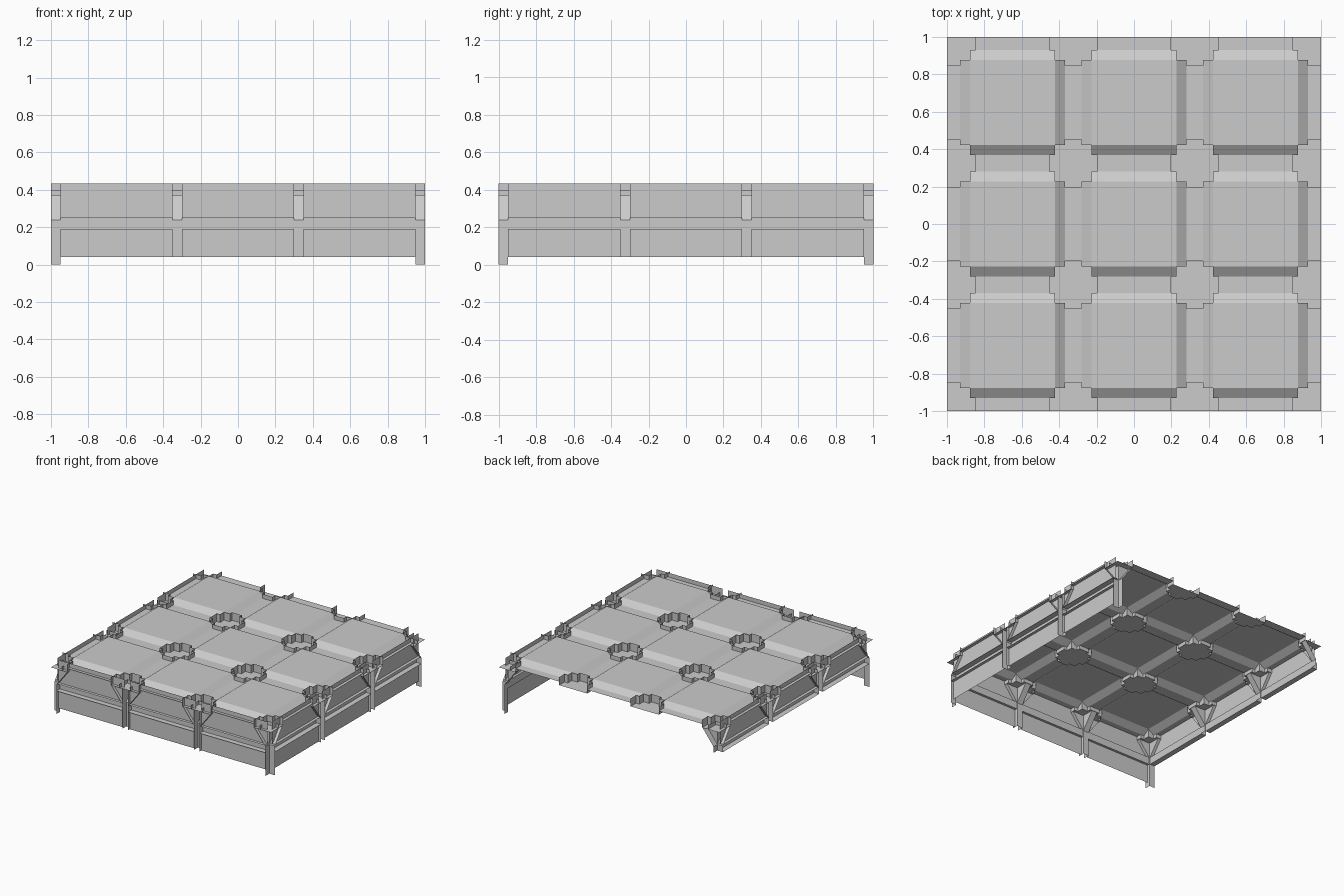
import bpy, bmesh
from mathutils import Vector, Matrix
from math import radians

cube = bpy.data.objects.get("Cube")
if cube:
    bpy.data.objects.remove(cube, do_unlink=True)

GREY = (0.6, 0.6, 0.6, 1)
mat = bpy.data.materials.new("plain grey")
mat.use_nodes = True
mat.diffuse_color = GREY
mat.node_tree.nodes["Principled BSDF"].inputs["Base Color"].default_value = GREY

NODES = (-0.975, -0.325, 0.325, 0.975)   # beam lines in both directions
BEAM, SQUARE, REACH = 0.045, 0.097, 0.128
LOW, HIGH, BOSS = 0.40, 0.435, 0.37
RIB_LOW, RIB_HIGH, NECK = 0.19, 0.25, 0.24


def finish(name, bm):
    bmesh.ops.remove_doubles(bm, verts=bm.verts, dist=0.0005)
    mesh = bpy.data.meshes.new(name)
    bm.to_mesh(mesh)
    bm.free()
    mesh.materials.append(mat)
    obj = bpy.data.objects.new(name, mesh)
    bpy.context.collection.objects.link(obj)
    return obj


def face(bm, points):
    return bm.faces.new([bm.verts.new(p) for p in points])


def gap(c):
    return min(abs(c - n) for n in NODES)


def height(x, y):
    t = (min(gap(x), gap(y)) - BEAM) / (SQUARE - BEAM)
    return LOW + (HIGH - LOW) * max(0, min(1, t))


# Ceiling with raised coffers, and stepped bosses where the beams cross
cuts = {-1.0, 1.0}
for n in NODES:
    for d in (BEAM, SQUARE, REACH):
        cuts |= {round(c, 4) for c in (n - d, n + d) if abs(c) < 1}
cuts = sorted(cuts)
roof, boss = bmesh.new(), bmesh.new()
for x0, x1 in zip(cuts, cuts[1:]):
    for y0, y1 in zip(cuts, cuts[1:]):
        a, b = sorted((gap((x0 + x1) / 2), gap((y0 + y1) / 2)))
        corners = ((x0, y0), (x1, y0), (x1, y1), (x0, y1))
        if b < SQUARE or (a < BEAM and b < REACH):
            face(boss, [(x, y, BOSS) for x, y in corners])
        else:
            face(roof, [(x, y, height(x, y)) for x, y in corners])
finish("coffered_ceiling", roof)

# Upright rims around the bosses, left open at the outer border
bmesh.ops.remove_doubles(boss, verts=boss.verts, dist=0.0005)
rim = [e for e in boss.edges if e.is_boundary and not any(
    all(abs(abs(v.co[i]) - 1) < 0.001 for v in e.verts) for i in (0, 1))]
raised = bmesh.ops.extrude_edge_only(boss, edges=rim)["geom"]
for v in raised:
    if isinstance(v, bmesh.types.BMVert):
        v.co.z = HIGH
finish("beam_crossing_bosses", boss)


def arm(bm, centre, along, sides, bottom, start):
    """One flared leg of a pillar, reaching from its centre along a direction."""
    along = Vector(along)
    across = Vector((-along.y, along.x, 0))

    def at(a, b, z):
        return Vector((*centre, 0)) + along * a + across * b + Vector((0, 0, z))

    profile = [(0.025, NECK), (0.125, BOSS)]
    if bottom < NECK:
        profile.insert(0, (0.025, bottom))
    for (a0, z0), (a1, z1) in zip(profile, profile[1:]):
        face(bm, [at(a0, -0.025, z0), at(a0, 0.025, z0),
                  at(a1, 0.025, z1), at(a1, -0.025, z1)])
    for s in sides:
        outline = profile + [(start, BOSS)]
        if start < 0.025:
            outline.append((start, bottom))
        face(bm, [at(a, s * 0.025, z) for a, z in outline])


def collar(bm, x, y):
    """Square neck inside the boss above a pillar."""
    lo = [max(-1, c - 0.05) if abs(c) < 0.9 else (0.9 if c > 0 else -1) for c in (x, y)]
    hi = [c + 0.1 for c in lo]
    ring = [(lo[0], lo[1]), (hi[0], lo[1]), (hi[0], hi[1]), (lo[0], hi[1])]
    for p, q in zip(ring, ring[1:] + ring[:1]):
        if not any(abs(p[i]) > 0.99 and abs(q[i]) > 0.99 for i in (0, 1)):
            face(bm, [(*p, BOSS), (*q, BOSS), (*q, LOW), (*p, LOW)])


# Corner pillars
for sx in (-1, 1):
    for sy in (-1, 1):
        bm = bmesh.new()
        c = (sx * 0.975, sy * 0.975)
        bottom = RIB_LOW if (sx, sy) == (-1, 1) else 0
        arm(bm, c, (-sx, 0, 0), [sx * sy], bottom, 0.025)
        arm(bm, c, (0, -sy, 0), [-sx * sy], bottom, 0.025)
        collar(bm, *c)
        finish(("left" if sx > 0 else "right") + ("_back" if sy > 0 else "_front") + "_corner_pillar", bm)

# Three walls, each with its ribs and two middle pillars
for side, angle, full in (("front", 0, True), ("left", 90, True), ("right", -90, False)):
    turn = Matrix.Rotation(radians(angle), 3, 'Z')
    wall, rib = bmesh.new(), bmesh.new()

    def strip(bm, u0, u1, p, q):
        pts = [(u0, -p[0], p[1]), (u1, -p[0], p[1]), (u1, -q[0], q[1]), (u0, -q[0], q[1])]
        face(bm, [turn @ Vector(v) for v in pts])

    for mid in (-0.65, 0, 0.65):
        u0, u1 = mid - 0.3, mid + 0.3
        strip(wall, u0, u1, (0.975, RIB_HIGH), (0.975, HIGH))
        if full:
            strip(wall, u0, u1, (0.975, 0.04), (0.975, RIB_LOW))
        channel = [(1, RIB_LOW), (0.955, RIB_LOW), (0.955, RIB_HIGH), (1, RIB_HIGH)]
        for p, q in zip(channel, channel[1:]):
            strip(rib, u0, u1, p, q)
    finish(side + "_wall_panels", wall)
    finish(side + "_wall_rib", rib)

    for u in (-0.325, 0.325):
        bm = bmesh.new()
        c = (turn @ Vector((u, -0.975, 0))).xy
        arm(bm, c, turn @ Vector((0, 1, 0)), [-1, 1], 0.04 if full else RIB_LOW, -0.025)
        for s in (-1, 1):
            arm(bm, c, turn @ Vector((s, 0, 0)), [s], NECK, 0.025)
        collar(bm, *c)
        finish(side + "_wall_pillar", bm)
